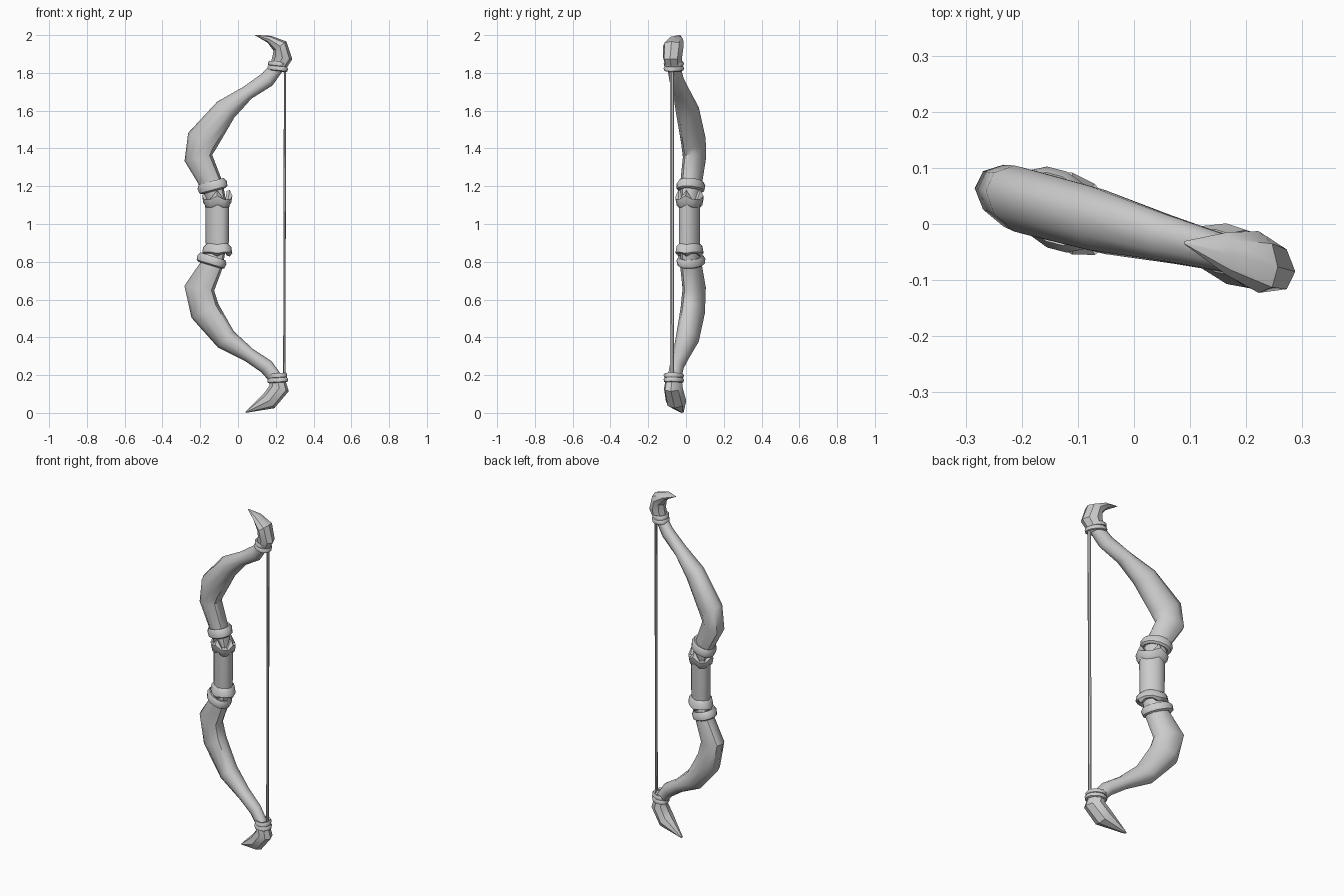
import bpy
import bmesh
from math import sin, cos, pi, radians, atan2
from mathutils import Vector, Matrix

cube = bpy.data.objects.get("Cube")
if cube:
    bpy.data.objects.remove(cube)

grey = bpy.data.materials.new("plain_grey")
grey.use_nodes = True
grey.diffuse_color = (0.6, 0.6, 0.6, 1)
grey.node_tree.nodes["Principled BSDF"].inputs["Base Color"].default_value = (0.6, 0.6, 0.6, 1)

# The bow lies in a plane turned slightly away from the x axis
SKEW = Matrix(((1, 0, 0, 0), (-0.26, 1, 0, -0.01), (0, 0, 1, 0), (0, 0, 0, 1)))


def finish(name, bm, angle=45):
    bm.transform(SKEW)
    bmesh.ops.recalc_face_normals(bm, faces=bm.faces)
    mesh = bpy.data.meshes.new(name)
    bm.to_mesh(mesh)
    bm.free()
    mesh.materials.append(grey)
    obj = bpy.data.objects.new(name, mesh)
    bpy.context.collection.objects.link(obj)
    bpy.ops.object.select_all(action="DESELECT")
    obj.select_set(True)
    bpy.context.view_layer.objects.active = obj
    bpy.ops.object.shade_smooth_by_angle(angle=radians(angle))
    return obj


def bridge(bm, rings, closed=False):
    pairs = list(zip(rings, rings[1:]))
    if closed:
        pairs.append((rings[-1], rings[0]))
    for a, b in pairs:
        n = len(a)
        for i in range(n):
            j = (i + 1) % n
            bm.faces.new((a[i], a[j], b[j], b[i]))


def loft(name, sections, sides=10, angle=45):
    """Tube through sections of (x, z, half width, half depth)."""
    bm = bmesh.new()
    rings = []
    for k, (x, z, w, d) in enumerate(sections):
        before = sections[max(k - 1, 0)]
        after = sections[min(k + 1, len(sections) - 1)]
        along = Vector((after[0] - before[0], 0, after[1] - before[1])).normalized()
        side = Vector((along.z, 0, -along.x))
        rings.append([bm.verts.new(Vector((x, 0, z)) + side * w * cos(t) + Vector((0, d * sin(t), 0)))
                      for t in (2 * pi * i / sides for i in range(sides))])
    bridge(bm, rings)
    bm.faces.new(rings[0])
    bm.faces.new(rings[-1])
    return finish(name, bm, angle)


def band(name, x, z, w, d, tilt, half_height, thick, sides=14):
    """Rounded band wrapped around the bow."""
    bm = bmesh.new()
    rings = []
    for r, h in ((-1, -0.8), (0, -1), (0.8, -0.7), (1, 0.3), (0.3, 1), (-1, 0.8)):
        rings.append([bm.verts.new(((w + r * thick) * cos(t), (d + r * thick) * sin(t), h * half_height))
                      for t in (2 * pi * i / sides for i in range(sides))])
    bridge(bm, rings, closed=True)
    bm.transform(Matrix.Translation((x, 0, z)) @ Matrix.Rotation(-radians(tilt), 4, "Y"))
    return finish(name, bm)


def cuff(name, z, up, jag, sides=12):
    """Flared cuff with a notched rim around one end of the grip."""
    bm = bmesh.new()
    rings = []
    for grow, h, notch in ((0.0, 0, 0.3), (0.012, 0.012, 0.3), (0.018, 0.045, 0.4),
                           (0.004, 0.055, 1), (-0.012, 0.05, 1), (-0.012, 0.01, 0)):
        ring = []
        for i in range(sides):
            t = 2 * pi * i / sides
            lift = jag * notch * (1 if i % 3 == 0 else -0.4)
            ring.append(bm.verts.new((-0.11 + (0.062 + grow) * cos(t), (0.055 + grow) * sin(t),
                                      z + up * (h + lift))))
        rings.append(ring)
    bridge(bm, rings, closed=True)
    return finish(name, bm)


# Grip and its cuffs
loft("grip", [(-0.11, 0.85, 0.058, 0.05), (-0.11, 0.90, 0.061, 0.055),
              (-0.11, 1.08, 0.063, 0.055), (-0.11, 1.13, 0.066, 0.058)], 12)
cuff("upper_cuff", 1.09, 1, 0.035)
cuff("lower_cuff", 0.895, -1, 0.012)

# Limbs
loft("upper_limb", [(-0.11, 1.10, 0.05, 0.045), (-0.135, 1.20, 0.058, 0.055), (-0.21, 1.35, 0.075, 0.058),
                    (-0.19, 1.44, 0.085, 0.062), (-0.065, 1.605, 0.062, 0.06), (0.05, 1.695, 0.038, 0.045),
                    (0.155, 1.765, 0.042, 0.036), (0.215, 1.84, 0.035, 0.034)])
loft("lower_limb", [(-0.11, 0.90, 0.05, 0.045), (-0.135, 0.79, 0.058, 0.055), (-0.205, 0.66, 0.08, 0.058),
                    (-0.175, 0.54, 0.08, 0.062), (-0.065, 0.39, 0.06, 0.06), (0.06, 0.305, 0.038, 0.045),
                    (0.15, 0.245, 0.04, 0.036), (0.21, 0.17, 0.035, 0.034)])

# Hooked tips
loft("upper_tip", [(0.205, 1.82, 0.04, 0.04), (0.235, 1.88, 0.053, 0.05), (0.222, 1.942, 0.042, 0.055),
                   (0.165, 1.978, 0.02, 0.038), (0.09, 2.0, 0.001, 0.003)], 8, 35)
loft("lower_tip", [(0.205, 0.20, 0.036, 0.038), (0.218, 0.13, 0.053, 0.05), (0.165, 0.064, 0.048, 0.054),
                   (0.04, 0.003, 0.003, 0.008)], 8, 35)

# Wrapped bands, beside the grip and at the string ends
band("upper_limb_band", -0.135, 1.20, 0.064, 0.058, 15, 0.027, 0.016)
band("lower_limb_band", -0.14, 0.805, 0.064, 0.058, -17, 0.025, 0.016)
for name, z, tilt in (("upper", 1.835, -6), ("lower", 0.185, 4)):
    for part, offset, width in (("inner", -0.012, 0.046), ("outer", 0.012, 0.042)):
        band(name + "_tip_band_" + part, 0.21, z + offset, width, 0.043, tilt, 0.013, 0.009)

# String
loft("string", [(0.245, 0.18, 0.006, 0.011), (0.249, 1.83, 0.006, 0.011)], 6, 30)
